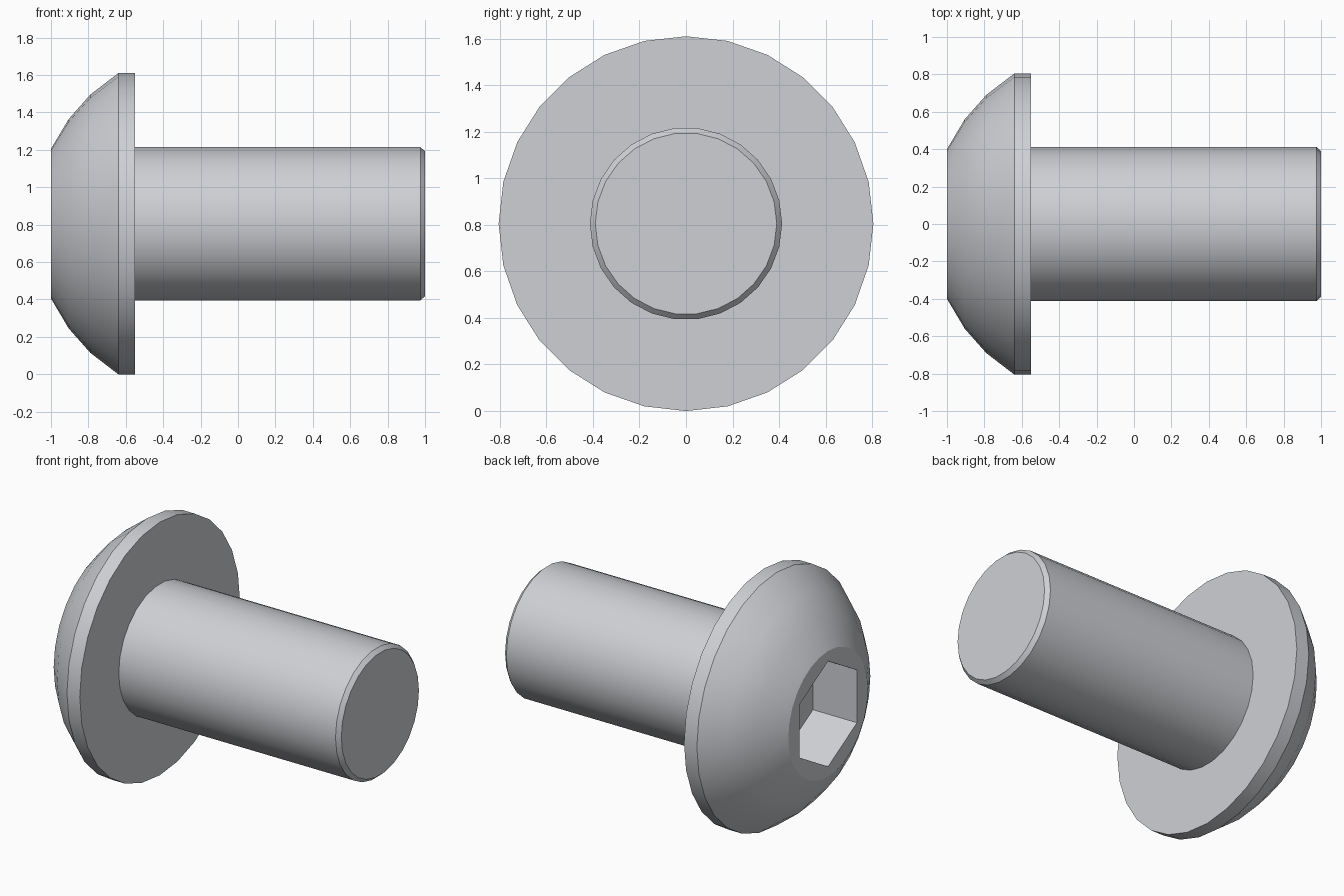
import bpy, bmesh, math

if "Cube" in bpy.data.objects:
    bpy.data.objects.remove(bpy.data.objects["Cube"])

AXIS_Z = 0.805          # height of the screw axis
HEAD_SIDES, SHANK_SIDES = 28, 26
SHANK_R = 0.413

steel = bpy.data.materials.new("light_steel")
steel.diffuse_color = (0.62, 0.63, 0.66, 1)
steel.use_nodes = True
steel.node_tree.nodes["Principled BSDF"].inputs["Base Color"].default_value = steel.diffuse_color


def ring(bm, x, r, n, offset=0.0):
    """Closed loop of n edges around the x axis, starting at the top."""
    vs = []
    for i in range(n):
        a = 2 * math.pi * (i + offset) / n
        vs.append(bm.verts.new((x, r * math.sin(a), AXIS_Z + r * math.cos(a))))
    es = [bm.edges.new((vs[i], vs[(i + 1) % n])) for i in range(n)]
    return vs, es


def skin(bm, rings):
    """Quads between successive rings of equal count."""
    for (a, _), (b, _) in zip(rings, rings[1:]):
        n = len(a)
        for i in range(n):
            j = (i + 1) % n
            bm.faces.new((a[i], a[j], b[j], b[i]))


def annulus(bm, outer, inner):
    """Flat face between two loops of different counts."""
    bmesh.ops.triangle_fill(bm, use_beauty=True, edges=outer[1] + inner[1])


def finish(bm, name):
    bmesh.ops.recalc_face_normals(bm, faces=bm.faces[:])
    me = bpy.data.meshes.new(name)
    bm.to_mesh(me)
    bm.free()
    me.materials.append(steel)
    ob = bpy.data.objects.new(name, me)
    bpy.context.collection.objects.link(ob)
    bpy.ops.object.select_all(action='DESELECT')
    ob.select_set(True)
    bpy.context.view_layer.objects.active = ob
    bpy.ops.object.shade_smooth_by_angle(angle=math.radians(30))
    return ob


# Domed head with rim, hex socket and flat underside
bm = bmesh.new()
dome = [(-1.0, 0.40), (-0.905, 0.56), (-0.79, 0.69), (-0.64, 0.805), (-0.55, 0.805)]
head = [ring(bm, x, r, HEAD_SIDES) for x, r in dome]
skin(bm, head)
socket = [ring(bm, x, 0.335, 6) for x in (-1.0, -0.69)]
skin(bm, socket)
bm.faces.new(socket[1][0])
annulus(bm, head[0], socket[0])
annulus(bm, head[-1], ring(bm, -0.55, SHANK_R, SHANK_SIDES, 0.5))
finish(bm, "button_head")

# Plain shank with chamfered tip
bm = bmesh.new()
tip = [(-0.55, SHANK_R), (0.975, SHANK_R), (1.0, 0.39)]
shank = [ring(bm, x, r, SHANK_SIDES, 0.5) for x, r in tip]
skin(bm, shank)
bm.faces.new(shank[-1][0])
finish(bm, "shank")
